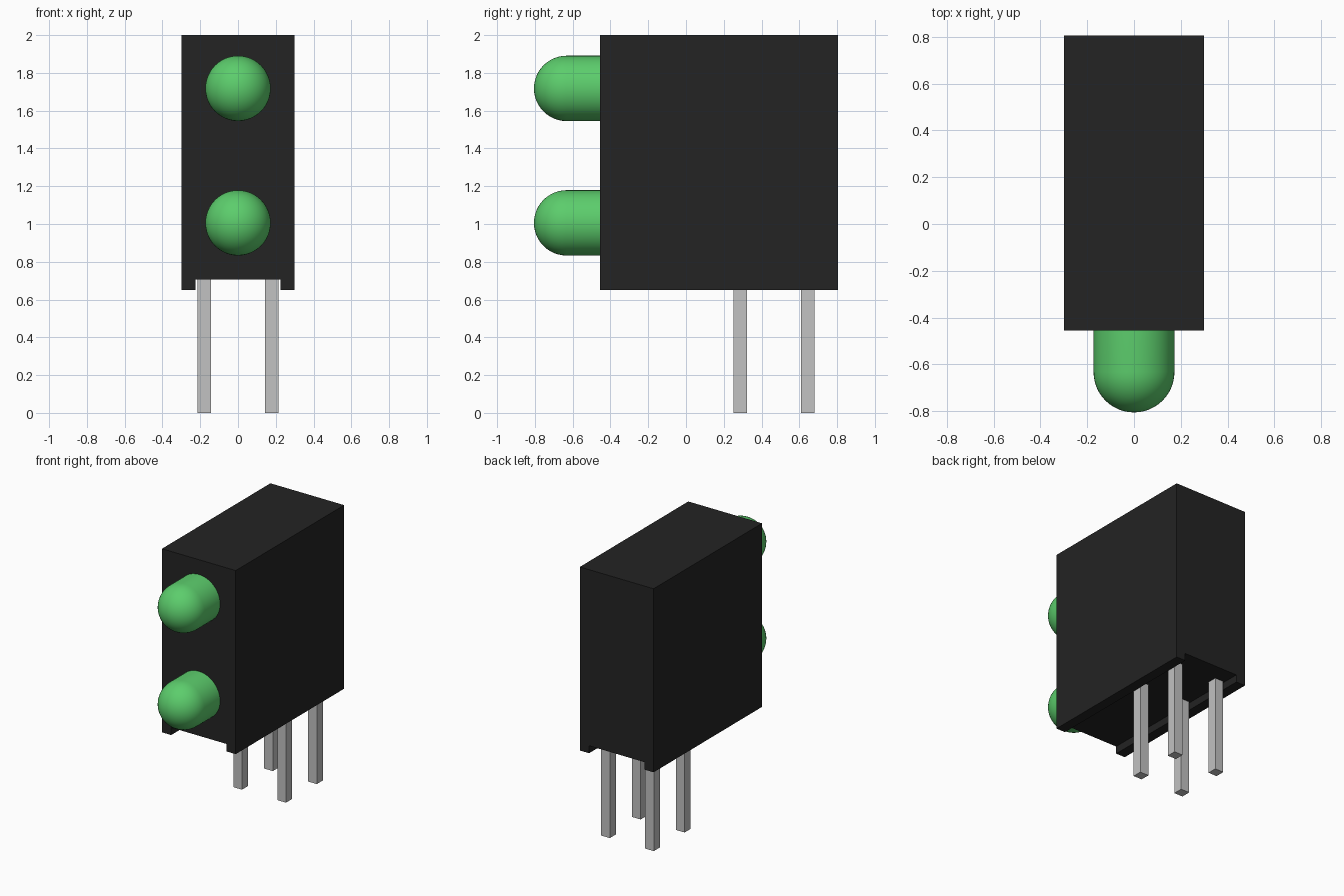
import bpy, bmesh, math
from mathutils import Matrix, Vector

cube = bpy.data.objects.get("Cube")
if cube:
    bpy.data.objects.remove(cube, do_unlink=True)


def material(name, rgb, roughness):
    m = bpy.data.materials.new(name)
    m.use_nodes = True
    m.diffuse_color = (*rgb, 1)
    bsdf = m.node_tree.nodes["Principled BSDF"]
    bsdf.inputs["Base Color"].default_value = (*rgb, 1)
    bsdf.inputs["Roughness"].default_value = roughness
    return m


BLACK = material("black_plastic", (0.017, 0.017, 0.017), 0.6)
GREEN = material("green_lens", (0.107, 0.61, 0.15), 0.3)
METAL = material("grey_metal", (0.54, 0.54, 0.54), 0.4)


def add_object(name, bm, mat):
    bmesh.ops.recalc_face_normals(bm, faces=bm.faces)
    mesh = bpy.data.meshes.new(name)
    bm.to_mesh(mesh)
    bm.free()
    mesh.materials.append(mat)
    ob = bpy.data.objects.new(name, mesh)
    bpy.context.collection.objects.link(ob)
    return ob


# Housing: front outline with a channel underneath, extruded to the back
FRONT, BACK = -0.455, 0.805
W, CHANNEL_W = 0.30, 0.225
BOTTOM, CHANNEL_Z, TOP = 0.65, 0.705, 2.0
half = [(CHANNEL_W, CHANNEL_Z), (CHANNEL_W, BOTTOM), (W, BOTTOM), (W, TOP)]
outline = half + [(-x, z) for x, z in reversed(half)]
bm = bmesh.new()
face = bm.faces.new([bm.verts.new((x, FRONT, z)) for x, z in outline])
ext = bmesh.ops.extrude_face_region(bm, geom=[face], use_keep_orig=True)
bmesh.ops.translate(bm, vec=(0, BACK - FRONT, 0),
                    verts=[g for g in ext["geom"] if isinstance(g, bmesh.types.BMVert)])
add_object("housing", bm, BLACK)


# Lenses: a straight barrel with a round nose, revolved around the y axis
def lens(name, z, r=0.173, nose=-0.632, base=FRONT + 0.05, steps=12):
    profile = [(0, base), (r, base)]
    for i in range(steps + 1):
        a = math.pi / 2 * i / steps
        profile.append((r * math.cos(a), nose - r * math.sin(a)))
    bm = bmesh.new()
    verts = [bm.verts.new((x, y, 0)) for x, y in profile]
    edges = [bm.edges.new(pair) for pair in zip(verts, verts[1:])]
    bmesh.ops.spin(bm, geom=verts + edges, cent=(0, 0, 0), axis=(0, 1, 0),
                   angle=math.tau, steps=48, use_merge=True)
    bmesh.ops.remove_doubles(bm, verts=bm.verts, dist=1e-5)
    ob = add_object(name, bm, GREEN)
    ob.location.z = z
    bpy.ops.object.select_all(action='DESELECT')
    ob.select_set(True)
    bpy.context.view_layer.objects.active = ob
    bpy.ops.object.shade_smooth_by_angle(angle=math.radians(40))


lens("upper_lens", 1.718)
lens("lower_lens", 1.006)

# Pins: four square legs reaching up into the housing
PIN, PIN_TOP = 0.07, CHANNEL_Z + 0.03
for row, y in (("front", 0.287), ("back", 0.645)):
    for side, x in (("left", 0.179), ("right", -0.179)):
        bm = bmesh.new()
        bmesh.ops.create_cube(bm, size=1, matrix=Matrix.Translation((x, y, PIN_TOP / 2))
                              @ Matrix.Diagonal(Vector((PIN, PIN, PIN_TOP, 1))))
        add_object(f"{row}_{side}_pin", bm, METAL)
